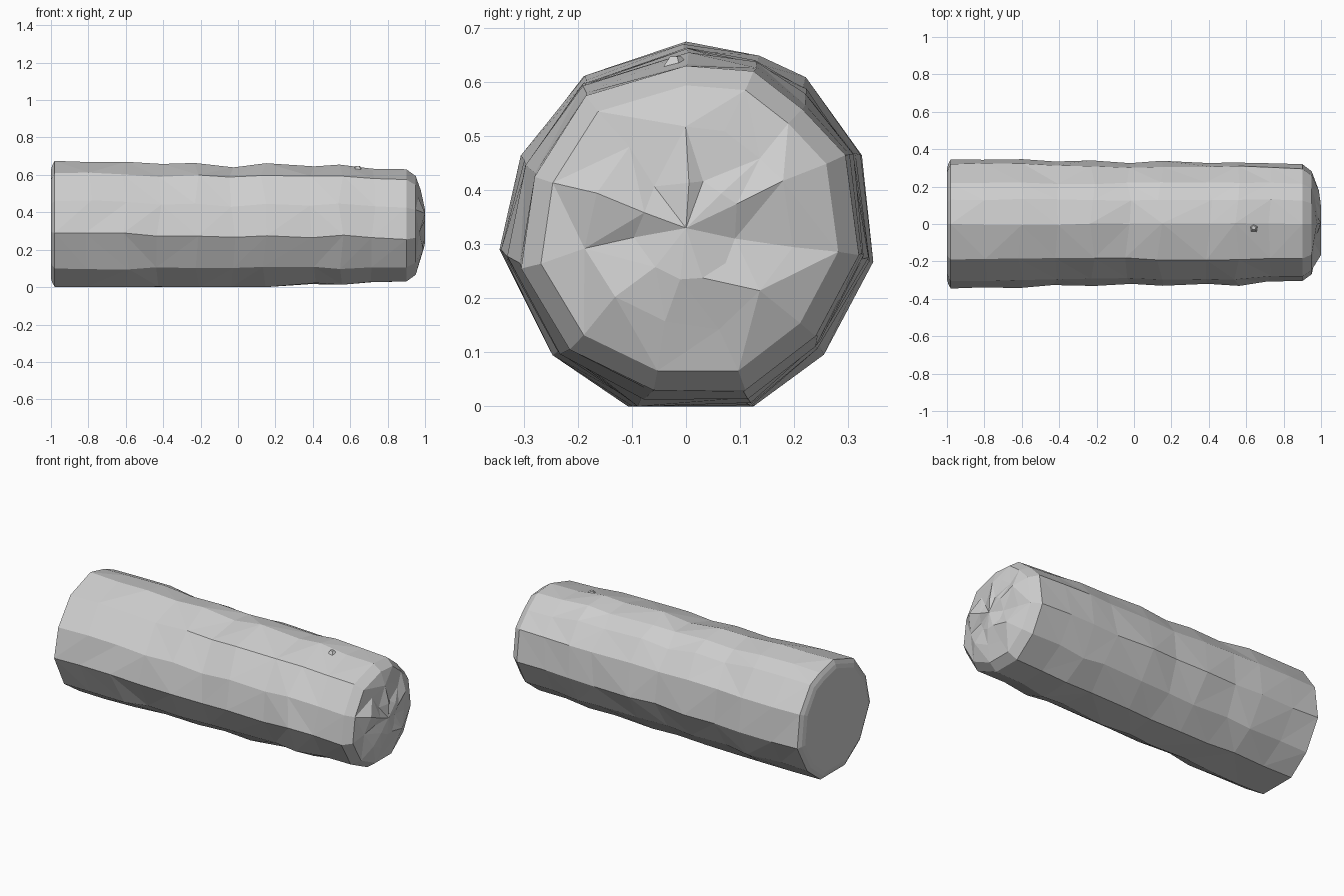
import bpy, bmesh, math, random
from mathutils import Vector

if "Cube" in bpy.data.objects:
    bpy.data.objects.remove(bpy.data.objects["Cube"])

random.seed(4)

mat = bpy.data.materials.new("pale_grey")
mat.diffuse_color = (0.62, 0.62, 0.62, 1)
mat.use_nodes = True
mat.node_tree.nodes["Principled BSDF"].inputs["Base Color"].default_value = mat.diffuse_color

# Cross-sections (y, z) of the thick left end and the thinner right end
thick = [(0, .675), (.13, .645), (.22, .607), (.32, .465), (.345, .27), (.25, .10),
         (.125, 0), (-.105, 0), (-.25, .10), (-.345, .29), (-.305, .46), (-.19, .61)]
thin = [(0, .63), (.125, .62), (.215, .55), (.295, .465), (.32, .28), (.24, .13),
        (.11, .03), (-.06, .03), (-.215, .105), (-.305, .255), (-.28, .425), (-.185, .575)]
N = len(thick)
CZ = .33

# Stations along the trunk: x, blend thick -> thin
stations = [(-.98, 0), (-.80, .02), (-.60, .03), (-.42, .45), (-.22, .35), (-.03, .72),
            (.14, .4), (.40, .62), (.55, .5), (.72, .85), (.90, 1)]


def section(t, scale=1.0):
    pts = []
    for a, b in zip(thick, thin):
        y = a[0] + (b[0] - a[0]) * t
        z = a[1] + (b[1] - a[1]) * t
        pts.append((y * scale, CZ + (z - CZ) * scale))
    return pts


def add_object(name, bm):
    bmesh.ops.recalc_face_normals(bm, faces=bm.faces)
    me = bpy.data.meshes.new(name)
    bm.to_mesh(me)
    bm.free()
    me.materials.append(mat)
    ob = bpy.data.objects.new(name, me)
    bpy.context.collection.objects.link(ob)
    return ob


bm = bmesh.new()
rings = []


def add_ring(x, pts, jitter=0.0):
    ring = []
    for y, z in pts:
        j = [random.uniform(-jitter, jitter) for _ in range(3)]
        ring.append(bm.verts.new((x + j[0] * 3, y + j[1], max(0, z + j[2]))))
    rings.append(ring)


# Chamfered left end
add_ring(-1.0, section(0, .86))
add_ring(-.993, section(0, .93))
# Wavy trunk
for i, (x, t) in enumerate(stations):
    pts = section(t)
    if x < .2:      # underside stays on the ground along the thick half
        pts[6], pts[7] = (pts[6][0], .002), (pts[7][0], .002)
    add_ring(x, pts, 0 if i in (0, len(stations) - 1) else .006)
# Rounded right end
for x, s in ((.95, .88), (.985, .6), (.998, .3)):
    add_ring(x, section(1, s), .008 if s < .8 else 0)

# Skin the rings with randomly turned triangles
for r0, r1 in zip(rings, rings[1:]):
    for k in range(N):
        a, b, c, d = r0[k], r0[(k + 1) % N], r1[(k + 1) % N], r1[k]
        if random.random() < .5:
            bm.faces.new((a, b, c)); bm.faces.new((a, c, d))
        else:
            bm.faces.new((a, b, d)); bm.faces.new((b, c, d))
bm.faces.new(rings[0])
tip = bm.verts.new((1.0, 0, CZ))
for k in range(N):
    bm.faces.new((rings[-1][k], rings[-1][(k + 1) % N], tip))
for v in bm.verts:
    v.co.x = min(1, max(-1, v.co.x))
add_object("log_trunk", bm)

# Tiny knot on top near the right end
bm = bmesh.new()
bmesh.ops.create_cone(bm, cap_ends=True, segments=5, radius1=.036, radius2=.012, depth=.03)
bmesh.ops.translate(bm, verts=bm.verts, vec=Vector((.64, -.02, .632)))
add_object("bark_knot", bm)
